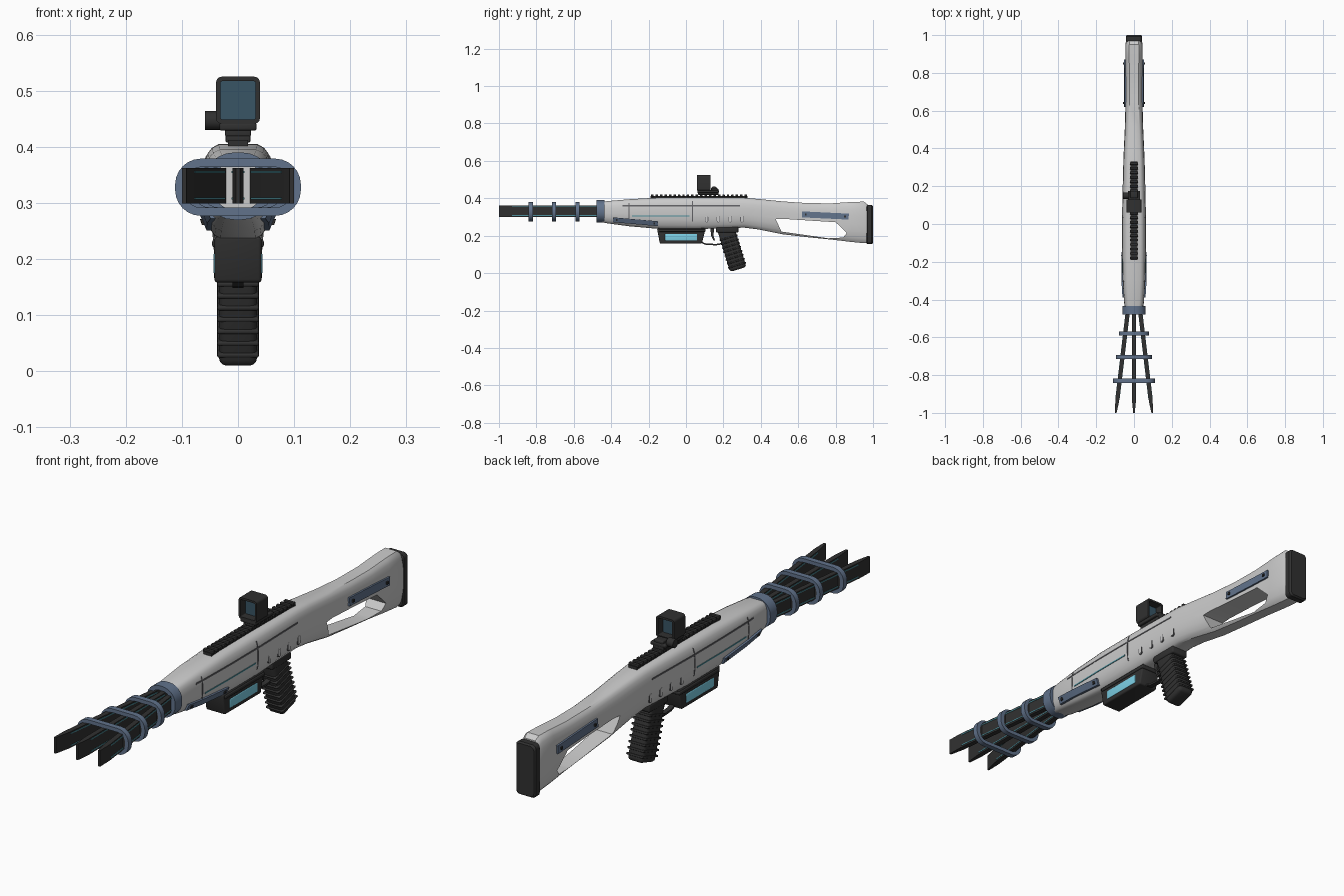
import bpy, bmesh, math
from mathutils import Matrix

if "Cube" in bpy.data.objects:
    bpy.data.objects.remove(bpy.data.objects["Cube"])


def mat(name, r, g, b):
    m = bpy.data.materials.new(name)
    m.diffuse_color = (r, g, b, 1)
    m.use_nodes = True
    m.node_tree.nodes["Principled BSDF"].inputs["Base Color"].default_value = m.diffuse_color
    return m


LIGHT = mat("light_shell", .56, .56, .58)
DARK = mat("dark_polymer", .03, .03, .03)
BLUE = mat("blue_metal", .12, .17, .26)
CYAN = mat("cyan_glow", .2, .62, .78)
TEAL = mat("teal_line", .08, .3, .36)
GLASS = mat("dark_glass", .04, .09, .13)
LINE = mat("seam_grey", .12, .12, .13)


def mesh(name, verts, faces, m, bevel=0, rot=0, at=(0, 0, 0)):
    bm = bmesh.new()
    vs = [bm.verts.new(v) for v in verts]
    for f in faces:
        bm.faces.new([vs[i] for i in f])
    bmesh.ops.recalc_face_normals(bm, faces=bm.faces)
    if bevel:
        bmesh.ops.bevel(bm, geom=list(bm.edges), offset=bevel, segments=3, profile=.5,
                        affect='EDGES', clamp_overlap=True)
    bm.transform(Matrix.Translation(at) @ Matrix.Rotation(math.radians(rot), 4, 'X'))
    me = bpy.data.meshes.new(name)
    bm.to_mesh(me)
    bm.free()
    me.materials.append(m)
    ob = bpy.data.objects.new(name, me)
    bpy.context.collection.objects.link(ob)
    bpy.ops.object.select_all(action='DESELECT')
    ob.select_set(True)
    bpy.context.view_layer.objects.active = ob
    bpy.ops.object.shade_smooth_by_angle(angle=math.radians(35))
    return ob


def loft(name, loops, m, caps=True, closed=False, **kw):
    n, k = len(loops[0]), len(loops)
    faces = [(i * n + j, i * n + (j + 1) % n, (i + 1) % k * n + (j + 1) % n, (i + 1) % k * n + j)
             for i in range(k if closed else k - 1) for j in range(n)]
    if caps and not closed:
        faces += [tuple(range(n)), tuple(range((k - 1) * n, k * n))]
    return mesh(name, [v for l in loops for v in l], faces, m, **kw)


def box(name, at, size, m, bevel=0, rot=0):
    x, y, z = (s / 2 for s in size)
    loops = [[(-x, -y, h), (x, -y, h), (x, y, h), (-x, y, h)] for h in (-z, z)]
    return loft(name, loops, m, bevel=bevel, rot=rot, at=at)


def prism(name, yz, hw, m, bevel=0):
    return loft(name, [[(x, y, z) for y, z in yz] for x in (-hw, hw)], m, bevel=bevel)


def rrect(w, h, r, n=7):
    pts = []
    for q, (sx, sy) in enumerate([(1, 1), (-1, 1), (-1, -1), (1, -1)]):
        for i in range(n):
            a = (q + i / (n - 1)) * math.pi / 2
            pts.append((sx * (w - r) + r * math.cos(a), sy * (h - r) + r * math.sin(a)))
    return pts


def ring(name, y, depth, z, w, h, r, t, m):
    loops = [[(u, yy, z + v) for u, v in rrect(w - d, h - d, max(r - d, .003))]
             for d, yy in ((0, y - depth / 2), (0, y + depth / 2), (t, y + depth / 2), (t, y - depth / 2))]
    return loft(name, loops, m, closed=True)


def lerp(tab, u):
    u = min(max(u, tab[0][0]), tab[-1][0])
    for a, b in zip(tab, tab[1:]):
        if u <= b[0]:
            k = (u - a[0]) / (b[0] - a[0])
            return [p + (q - p) * k for p, q in zip(a[1:], b[1:])]


# body shell: stations of y, bottom z, top z, half width
STATIONS = [(-.45, .272, .38, .045), (-.42, .266, .385, .052), (-.3, .25, .395, .06), (-.14, .236, .404, .063),
            (.05, .235, .405, .063), (.31, .243, .403, .057), (.39, .233, .396, .054), (.52, .207, .383, .048),
            (.65, .192, .374, .045), (.78, .179, .373, .045), (.88, .167, .38, .046), (.95, .16, .382, .046),
            (.97, .16, .368, .042)]
# cross section: height fraction, width fraction
SECTION = [(0, .5), (.04, .66), (.12, .82), (.28, .96), (.45, 1), (.65, 1), (.8, .95), (.9, .86), (.96, .74), (1, .55)]


def surf(y, z):
    zb, zt, w = lerp(STATIONS, y)
    return w * lerp(SECTION, (z - zb) / (zt - zb))[0]


def seam(name, a, b, width, m, raise_by=.0015, n=20):
    """Strip that follows the shell on both sides."""
    dy, dz = b[0] - a[0], b[1] - a[1]
    l = math.hypot(dy, dz)
    ny, nz = -dz / l * width / 2, dy / l * width / 2
    for s, side in ((1, "right"), (-1, "left")):
        loops = []
        for i in range(n + 1):
            y, z = a[0] + dy * i / n, a[1] + dz * i / n
            p, q = (y + ny, z + nz), (y - ny, z - nz)
            loops.append([(s * (surf(*c) + o), *c) for c, o in
                          ((p, raise_by), (q, raise_by), (q, -.006), (p, -.006))])
        loft(f"{name}_{side}", loops, m)


loops = []
for y, zb, zt, w in STATIONS:
    half = [(w * f, y, zb + t * (zt - zb)) for t, f in SECTION]
    loops.append(half + [(-x, yy, z) for x, yy, z in reversed(half)])
body = loft("body_shell", loops, LIGHT)

# opening through the stock
cutter = prism("stock_opening_cutter", [(.48, .288), (.52, .29), (.8, .272), (.86, .215), (.84, .19),
                                        (.76, .186), (.51, .222)], .2, LIGHT)
cutter.hide_render = True
mod = body.modifiers.new("opening", 'BOOLEAN')
mod.object, mod.operation, mod.solver = cutter, 'DIFFERENCE', 'EXACT'
bpy.context.view_layer.objects.active = body
bpy.ops.object.modifier_apply(modifier="opening")
bpy.data.objects.remove(cutter)
for o in bpy.context.selected_objects:
    o.select_set(False)
body.select_set(True)
bpy.ops.object.shade_smooth_by_angle(angle=math.radians(35))

# shell lines and side plates
seam("upper_seam", (-.34, .36), (.29, .36), .006, LINE)
seam("front_seam", (-.305, .375), (-.305, .285), .005, LINE)
seam("rear_seam", (.035, .385), (.035, .275), .005, LINE)
seam("glow_line", (-.29, .306), (.02, .306), .005, TEAL, .002)
seam("front_plate", (-.39, .285), (-.15, .264), .026, BLUE, .009)
seam("stock_plate", (.62, .314), (.87, .302), .032, BLUE, .007)
for i, (y, z) in enumerate([(-.37, .283), (-.17, .266), (.64, .313), (.85, .303)]):
    seam(f"plate_bolt_{i}", (y - .005, z), (y + .005, z), .01, DARK, .012, 2)
for i in range(4):
    y = .11 + i * .063
    for s in (1, -1):
        x = s * surf(y, .29)
        loft(f"side_vent_rim_{i}_{s}", [[(x + dx, y + u, .29 + v) for u, v in rrect(.009, .019, .0085, 5)]
                                        for dx in (-.003 * s, .001 * s)], LINE)
        loft(f"side_vent_{i}_{s}", [[(x + dx, y + u, .29 + v) for u, v in rrect(.006, .016, .0055, 5)]
                                    for dx in (-.003 * s, .002 * s)], LIGHT)

# butt pad
loft("butt_pad", [[(u, y, .259 + v) for u, v in rrect(.043 - d, .104 - d, .016)]
                  for y, d in ((.965, .004), (.97, 0), (.993, 0), (1.0, .005))], DARK)

# barrel collar, prongs and rings
ring("barrel_collar", -.457, .044, .33, .062, .06, .055, .018, BLUE)


def prong_x(s, y):
    return s * (.03 + .065 * (-y - .44) / .55)


def plan(name, pts, s, z0, z1, m):
    loft(name, [[(prong_x(s, y) + x, y, z) for x, y in pts] for z in (z0, z1)], m)


for s, side in ((-1, "left"), (0, "centre"), (1, "right")):
    plan(f"prong_{side}", [(-.01, -.44), (.01, -.44), (.01, -.94), (.004, -1), (-.004, -1), (-.01, -.94)],
         s, .299, .362, DARK)
    for e in (-1, 1):
        for z in (.306, .353):
            plan(f"prong_glow_{side}_{e}_{z}", [(e * .008, -.47), (e * .0115, -.47), (e * .0115, -.93),
                                                (e * .008, -.93)], s, z, z + .004, TEAL)
for i, (y, w) in enumerate([(-.58, .08), (-.705, .096), (-.83, .112)]):
    ring(f"barrel_ring_{i}", y, .022, .328, w, .051, .046, .015, BLUE)
    for s in (-1, 1):
        x0, x1 = prong_x(1, y), w - .01
        box(f"ring_spacer_{i}_{s}", (s * (x0 + x1) / 2, y, .33), (x1 - x0, .016, .045), DARK)

# energy cell under the body
prism("energy_cell", [(-.155, .24), (-.14, .158), (.085, .158), (.105, .24)], .042, DARK, .006)
box("cell_window", (0, -.026, .192), (.088, .172, .036), CYAN, .003)
box("cell_cap", (0, -.02, .228), (.092, .25, .014), DARK, .004)

# grip with ridges
TILT = 17
box("grip", (0, .245, .132), (.068, .092, .235), DARK, .014, TILT)
for i in range(8):
    d = -.06 + i * .022
    a = math.radians(TILT)
    box(f"grip_ridge_{i}", (0, .245 + d * math.sin(a), .132 - d * math.cos(a)), (.074, .1, .008), DARK, .003, TILT)
box("grip_collar", (0, .22, .232), (.074, .12, .03), DARK, .006)

# trigger and guard
path = [(.085, .163), (.105, .155), (.16, .152), (.185, .156), (.21, .175)]
loft("trigger_guard", [[(x, y, z + h) for x, h in ((-.01, -.004), (.01, -.004), (.01, .004), (-.01, .004))]
                       for y, z in path], DARK)
prism("trigger", [(.13, .24), (.15, .24), (.147, .2), (.155, .175), (.148, .173), (.135, .198)], .006, DARK)

# top rail with teeth
box("top_rail", (0, .07, .405), (.036, .52, .014), DARK)
for i in range(22):
    box(f"rail_tooth_{i}", (0, -.18 + i * .0238, .414), (.044, .013, .012), DARK, .002)

# reflex sight
box("sight_mount", (0, .12, .426), (.046, .11, .016), DARK, .003)
box("sight_base", (0, .118, .436), (.066, .115, .014), DARK, .004)
ring("sight_hood", .095, .07, .483, .039, .042, .01, .008, DARK)
box("sight_lens", (0, .095, .483), (.066, .006, .07), GLASS)
box("sight_housing", (0, .155, .445), (.04, .035, .016), DARK, .004)
kn = [[(x, .15 + .017 * math.cos(k * math.pi / 8), .447 + .017 * math.sin(k * math.pi / 8)) for k in range(16)]
      for x in (-.059, -.03)]
loft("sight_knob", kn, DARK)
